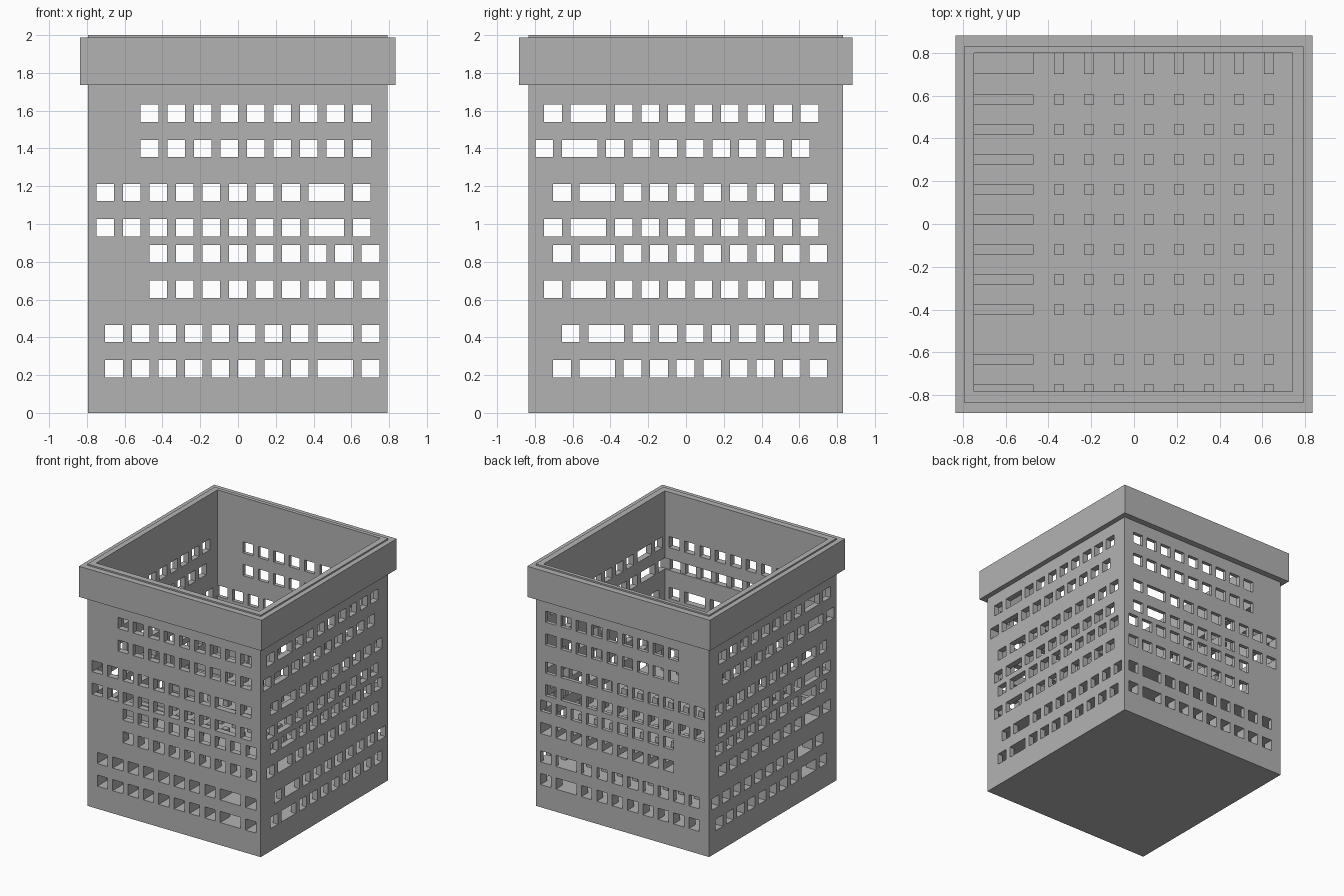
import bpy
import bmesh
from mathutils import Vector

if "Cube" in bpy.data.objects:
    bpy.data.objects.remove(bpy.data.objects["Cube"])

grey = bpy.data.materials.new("plain grey")
grey.use_nodes = True
grey.diffuse_color = (0.45, 0.45, 0.45, 1)
grey.node_tree.nodes["Principled BSDF"].inputs["Base Color"].default_value = grey.diffuse_color


def boxes(name, extents):
    """One object made of axis-aligned boxes, each given as (low, high)."""
    bm = bmesh.new()
    for low, high in extents:
        low, high = Vector(low), Vector(high)
        verts = bmesh.ops.create_cube(bm, size=1)["verts"]
        bmesh.ops.scale(bm, vec=high - low, verts=verts)
        bmesh.ops.translate(bm, vec=(low + high) / 2, verts=verts)
    mesh = bpy.data.meshes.new(name)
    bm.to_mesh(mesh)
    bm.free()
    mesh.materials.append(grey)
    obj = bpy.data.objects.new(name, mesh)
    bpy.context.collection.objects.link(obj)
    return obj


def cut(target, cutter):
    cutter.hide_render = True
    mod = target.modifiers.new("cut", "BOOLEAN")
    mod.operation = "DIFFERENCE"
    mod.solver = "EXACT"
    mod.object = cutter
    bpy.context.view_layer.objects.active = target
    bpy.ops.object.modifier_apply(modifier=mod.name)
    bpy.data.objects.remove(cutter)


WIDTH, WIDE, GAP, HALF = 0.094, 0.187, 0.0465, 0.046


def row(start, count, wide_index):
    """Spans of the windows in one row; one of them may be wide."""
    spans = []
    for i in range(count):
        width = WIDE if i == wide_index else WIDTH
        spans.append((start, start + width))
        start += width + GAP
    return spans


levels = [0.233, 0.42, 0.655, 0.842, 0.98, 1.167, 1.40, 1.587]
# Front rows in pairs: start, count, index of the wide window
front_rows = [(-0.703, 10, 8), (-0.469, 9, -1), (-0.75, 10, 8), (-0.515, 9, -1)]
side_starts = [-0.704, -0.657, -0.751, -0.704, -0.751, -0.704, -0.797, -0.751]

front_tunnels, side_tunnels = [], []
for i, z in enumerate(levels):
    for a, b in row(*front_rows[i // 2]):
        front_tunnels.append(((a, -1, z - HALF), (b, 1, z + HALF)))
    for a, b in row(side_starts[i], 10, 1):
        side_tunnels.append(((-1, a, z - HALF), (1, b, z + HALF)))

# Body: open box on a solid base, pierced by window tunnels both ways
body = boxes("body", [((-0.794, -0.834, 0), (0.792, 0.831, 2))])
cut(body, boxes("cavity", [((-0.748, -0.783, 0.655), (0.742, 0.80, 2.2))]))
cut(body, boxes("front_tunnels", front_tunnels))
cut(body, boxes("side_tunnels", side_tunnels))

# Collar around the top
collar = boxes("collar", [((-0.836, -0.883, 1.735), (0.834, 0.882, 1.988))])
cut(collar, boxes("collar_hole", [((-0.794, -0.834, 1.5), (0.792, 0.831, 2.2))]))
